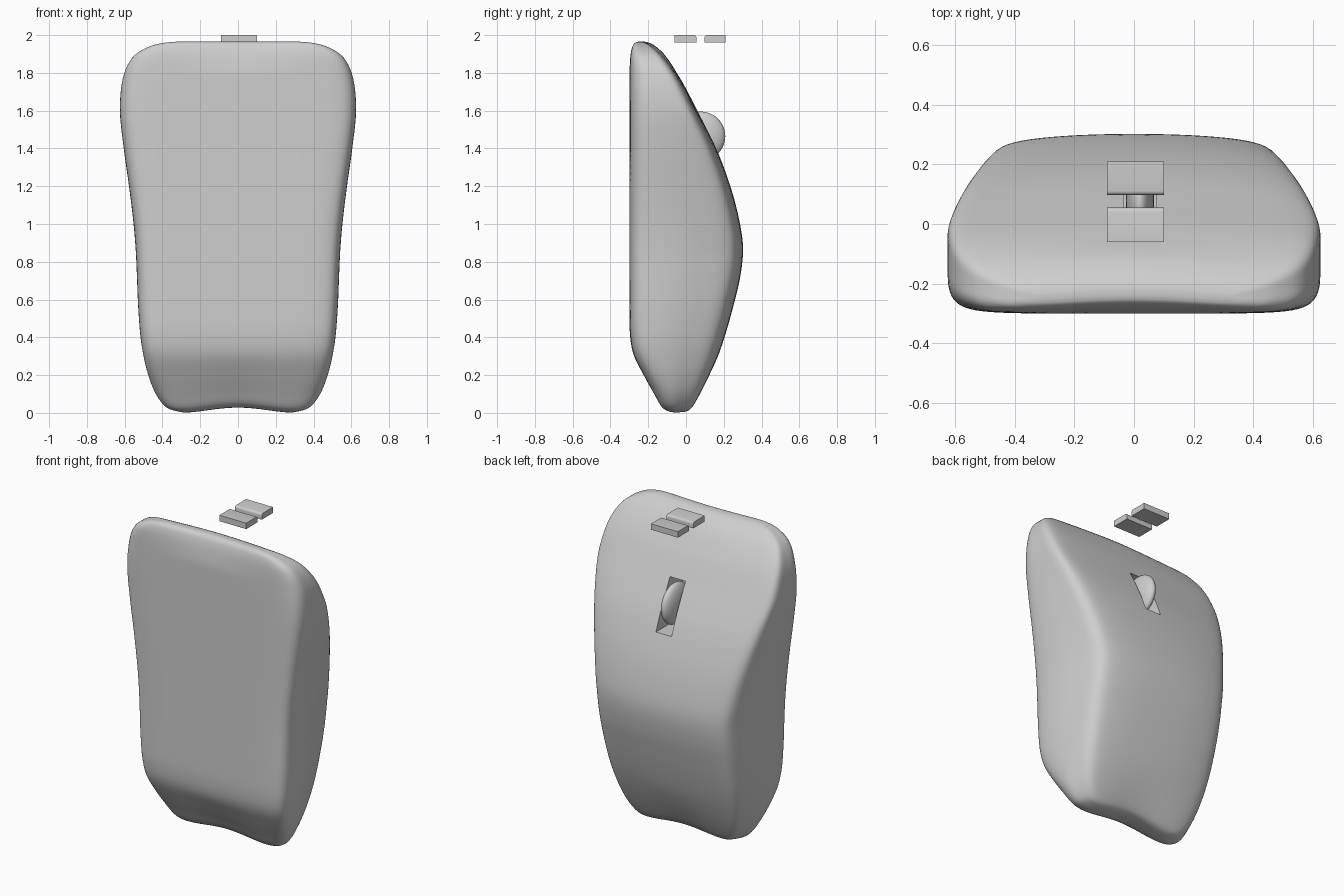
import bpy
import bmesh
import math
from mathutils import Matrix, Vector

default_cube = bpy.data.objects.get("Cube")
if default_cube:
    bpy.data.objects.remove(default_cube, do_unlink=True)

GREY = (0.62, 0.62, 0.62, 1.0)
grey = bpy.data.materials.new("light grey plastic")
grey.use_nodes = True
grey.diffuse_color = GREY
grey.node_tree.nodes["Principled BSDF"].inputs["Base Color"].default_value = GREY


def make_object(name, bm):
    bmesh.ops.recalc_face_normals(bm, faces=bm.faces[:])
    mesh = bpy.data.meshes.new(name)
    bm.to_mesh(mesh)
    bm.free()
    mesh.materials.append(grey)
    obj = bpy.data.objects.new(name, mesh)
    bpy.context.collection.objects.link(obj)
    return obj


def select_only(obj):
    bpy.ops.object.select_all(action="DESELECT")
    obj.select_set(True)
    bpy.context.view_layer.objects.active = obj


def smooth(obj, degrees):
    select_only(obj)
    bpy.ops.object.shade_smooth_by_angle(angle=math.radians(degrees))


def box(bm, low, high):
    size = Vector(high) - Vector(low)
    middle = (Vector(high) + Vector(low)) / 2
    matrix = Matrix.Translation(middle) @ Matrix.Diagonal((*size, 1))
    bmesh.ops.create_cube(bm, size=1, matrix=matrix)


def catmull(points, steps):
    """Smooth curve through every point."""
    vecs = [Vector(p) for p in points]
    result = []
    for i in range(len(vecs) - 1):
        a, b, c, d = (vecs[min(max(i + k, 0), len(vecs) - 1)] for k in (-1, 0, 1, 2))
        for s in range(steps):
            t = s / steps
            result.append(0.5 * (2 * b + (c - a) * t
                                 + (2 * a - 5 * b + 4 * c - d) * t * t
                                 + (3 * b - a - 3 * c + d) * t ** 3))
    return result + [vecs[-1]]


def section(taper, depth, steps=6):
    """Rounded trapezoid, scaled to u in -1..1 and v in 0..1."""
    k = min(0.35 / depth, 1.3)
    half = [(0.35, 0), (0.7, 0), (0.93, 0.035 * k), (1, 0.2 * k), (1, 0.45),
            (0.5 + taper / 2, 0.68), (taper, 0.92), (taper - 0.14, 0.985), (0.3, 1.02)]
    cage = [Vector(p) for p in half]
    cage += [Vector((-u, v)) for u, v in reversed(half)]
    curve = []
    for i in range(len(cage)):
        a, b, c, d = (cage[(i + n) % len(cage)] for n in range(4))
        for s in range(steps):
            t = s / steps
            curve.append((a * (1 - t) ** 3 + b * (3 * t ** 3 - 6 * t * t + 4)
                          + c * (1 + 3 * t + 3 * t * t - 3 * t ** 3) + d * t ** 3) / 6)
    widest = max(p.x for p in curve)
    low, high = min(p.y for p in curve), max(p.y for p in curve)
    return [(p.x / widest, (p.y - low) / (high - low)) for p in curve]


def hump(x, reach):
    """One at the centre, fading to zero at the reach."""
    return 0.5 + 0.5 * math.cos(math.pi * min(abs(x) / reach, 1))


# Body: stations of height, half width, front y and back y
STATIONS = [
    (0, .26, -.06, -.02), (.006, .31, -.095, .012), (.03, .38, -.13, .04),
    (.1, .435, -.17, .08), (.2, .475, -.225, .128), (.31, .502, -.278, .173),
    (.42, .518, -.297, .21), (.57, .529, -.3, .252), (.72, .535, -.3, .287),
    (.87, .542, -.3, .302), (1.02, .555, -.3, .282), (1.2, .577, -.3, .235),
    (1.4, .605, -.3, .16), (1.6, .625, -.3, .06), (1.77, .61, -.3, -.03),
    (1.88, .56, -.298, -.11), (1.935, .48, -.29, -.17), (1.958, .4, -.278, -.21),
    (1.965, .33, -.262, -.238),
]
bm = bmesh.new()
rings = []
for z, width, front, back in catmull(STATIONS, 5):
    ring = []
    taper = min(0.88 + 0.16 * max(z - 0.85, 0), 1)
    for u, v in section(taper, back - front):
        x = u * width
        # Shallow arch in the lower edge, shallow bow in the upper one
        lift = 0.028 * hump(x, 0.32) * max(0, 1 - z / 0.3)
        bow = 0.02 * hump(x, 0.5) * max(0, (z - 1.8) / 0.165)
        ring.append(bm.verts.new((x, front + v * (back - front) + bow, z + lift)))
    rings.append(ring)
for lower, upper in zip(rings, rings[1:]):
    for i in range(len(lower)):
        j = (i + 1) % len(lower)
        bm.faces.new((lower[i], lower[j], upper[j], upper[i]))
caps = [bm.faces.new(rings[0][::-1]), bm.faces.new(rings[-1])]
bm.normal_update()
bmesh.ops.triangulate(bm, faces=caps, ngon_method="BEAUTY")
body = make_object("body", bm)

# Slot cut for the wheel
WHEEL_X = 0.02
bm = bmesh.new()
box(bm, (WHEEL_X - 0.055, -0.07, 1.31), (WHEEL_X + 0.055, 0.5, 1.61))
cutter = make_object("slot_cutter", bm)
cutter.hide_render = True
cut = body.modifiers.new("slot", "BOOLEAN")
cut.operation = "DIFFERENCE"
cut.solver = "EXACT"
cut.object = cutter
select_only(body)
bpy.ops.object.modifier_apply(modifier=cut.name)
bpy.data.objects.remove(cutter, do_unlink=True)
smooth(body, 50)

# Scroll wheel: flattened ball
bm = bmesh.new()
bmesh.ops.create_uvsphere(
    bm, u_segments=40, v_segments=24, radius=0.13,
    matrix=Matrix.Translation((WHEEL_X, 0.078, 1.465)) @ Matrix.Diagonal((0.36, 1, 1, 1)))
smooth(make_object("scroll_wheel", bm), 60)

# Two floating plates with rounded facing edges
for name, y_low, y_high, inner in (("front_plate", -0.06, 0.055, 0.055),
                                   ("back_plate", 0.097, 0.21, 0.097)):
    bm = bmesh.new()
    box(bm, (-0.09, y_low, 1.962), (0.1, y_high, 2))
    edges = [e for e in bm.edges
             if all(abs(v.co.y - inner) < 1e-4 and v.co.z > 1.99 for v in e.verts)]
    bmesh.ops.bevel(bm, geom=edges, offset=0.014, segments=4, profile=0.5, affect="EDGES")
    smooth(make_object(name, bm), 40)
